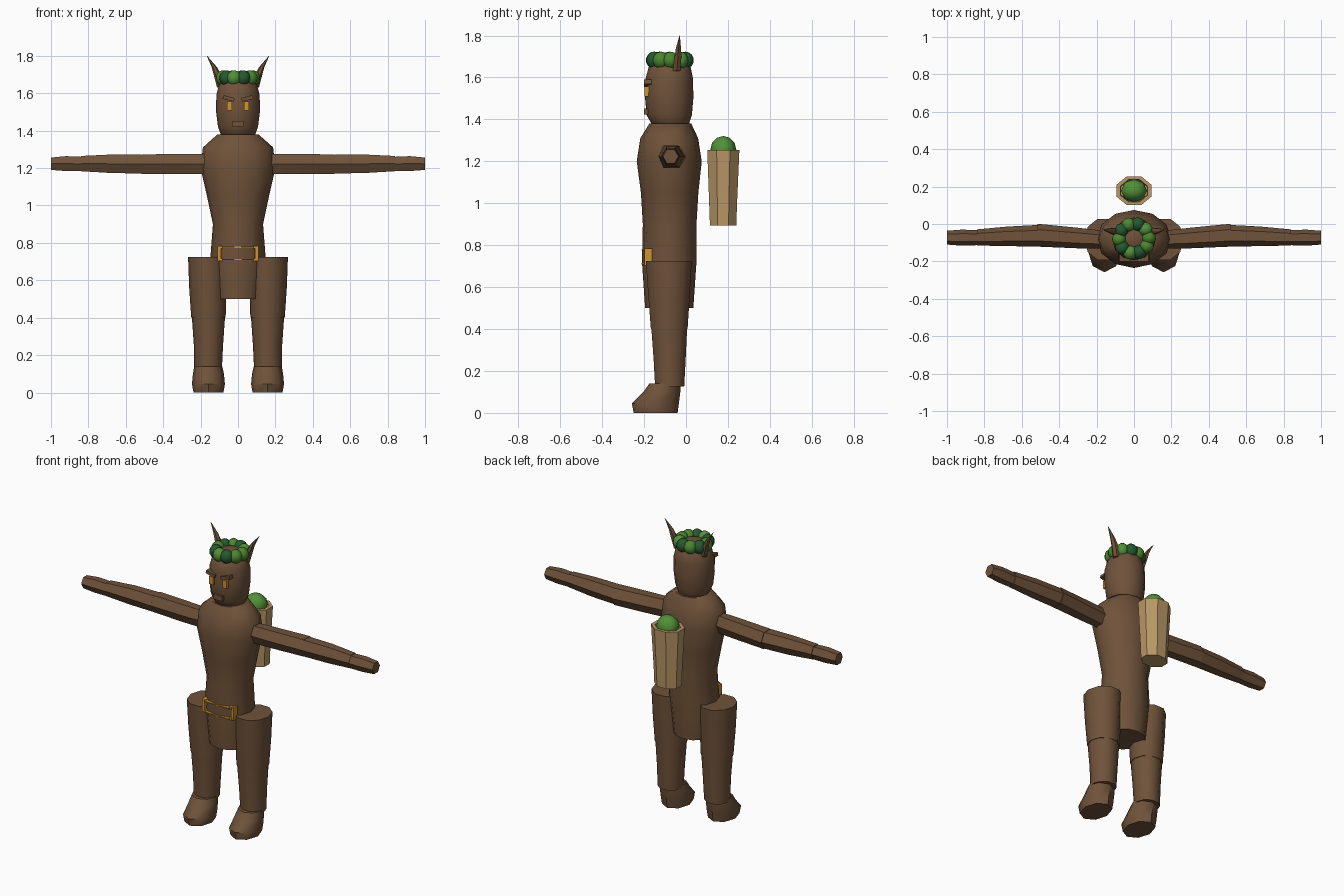
import bpy
import bmesh
from math import sin, cos, pi, radians
from mathutils import Vector, Matrix

old = bpy.data.objects.get("Cube")
if old:
    bpy.data.objects.remove(old)


def material(name, rgb):
    m = bpy.data.materials.new(name)
    m.use_nodes = True
    m.diffuse_color = (*rgb, 1)
    m.node_tree.nodes["Principled BSDF"].inputs["Base Color"].default_value = (*rgb, 1)
    return m


BARK = material("bark_brown", (0.16, 0.085, 0.042))
GOLD = material("gold", (0.62, 0.29, 0.03))
TAN = material("basket_tan", (0.49, 0.31, 0.135))
DARK = material("dark_leaf", (0.018, 0.1, 0.03))
LEAF = material("bright_leaf", (0.07, 0.24, 0.03))
APPLE = material("fruit_green", (0.085, 0.28, 0.04))


def finish(bm, name, mat, smooth=0):
    bmesh.ops.recalc_face_normals(bm, faces=bm.faces[:])
    mesh = bpy.data.meshes.new(name)
    bm.to_mesh(mesh)
    bm.free()
    mesh.materials.append(mat)
    ob = bpy.data.objects.new(name, mesh)
    bpy.context.collection.objects.link(ob)
    if smooth:
        bpy.ops.object.select_all(action='DESELECT')
        ob.select_set(True)
        bpy.context.view_layer.objects.active = ob
        bpy.ops.object.shade_smooth_by_angle(angle=radians(smooth))
    return ob


def loft(name, rings, sides, mat, along="z", phase=0, smooth=50):
    """Capped tube; each ring is (position, centre a, centre b, radius a, radius b)."""
    bm = bmesh.new()
    loops = []
    for p, ca, cb, ra, rb in rings:
        loop = []
        for i in range(sides):
            t = phase + 2 * pi * i / sides
            a, b = ca + ra * cos(t), cb + rb * sin(t)
            loop.append(bm.verts.new((a, b, p) if along == "z" else (p, a, b)))
        loops.append(loop)
    for lo, hi in zip(loops, loops[1:]):
        for i in range(sides):
            j = (i + 1) % sides
            bm.faces.new((lo[i], lo[j], hi[j], hi[i]))
    bm.faces.new(loops[0])
    bm.faces.new(loops[-1])
    return finish(bm, name, mat, smooth)


def box(name, centre, size, mat, roll=0):
    bm = bmesh.new()
    m = Matrix.Translation(centre) @ Matrix.Rotation(roll, 4, 'Y') @ Matrix.Diagonal((*size, 1))
    bmesh.ops.create_cube(bm, size=1, matrix=m)
    return finish(bm, name, mat)


def ball(name, centre, radii, mat, segments=10, rings=7):
    bm = bmesh.new()
    m = Matrix.Translation(centre) @ Matrix.Diagonal((*radii, 1))
    bmesh.ops.create_uvsphere(bm, u_segments=segments, v_segments=rings, radius=1, matrix=m)
    return finish(bm, name, mat, 50)


# Torso and head
loft("torso", [
    (0.5, 0, -0.08, 0.12, 0.115),
    (0.72, 0, -0.08, 0.148, 0.13),
    (0.9, 0, -0.078, 0.134, 0.128),
    (1.05, 0, -0.078, 0.166, 0.137),
    (1.2, 0, -0.08, 0.2, 0.155),
    (1.31, 0, -0.08, 0.188, 0.138),
    (1.38, 0, -0.075, 0.11, 0.1)], 12, BARK)
loft("head", [
    (1.36, 0, -0.07, 0.075, 0.075),
    (1.38, 0, -0.075, 0.092, 0.09),
    (1.42, 0, -0.08, 0.107, 0.108),
    (1.5, 0, -0.08, 0.117, 0.115),
    (1.59, 0, -0.08, 0.116, 0.114),
    (1.65, 0, -0.078, 0.1, 0.1),
    (1.69, 0, -0.075, 0.06, 0.06),
    (1.7, 0, -0.075, 0.03, 0.03)], 12, BARK)

# Mouth
box("mouth", (0, -0.185, 1.438), (0.06, 0.03, 0.03), BARK)

for side, s in (("left", 1), ("right", -1)):
    # Face
    box(side + "_eye", (s * 0.046, -0.183, 1.532), (0.028, 0.03, 0.048), GOLD)
    box(side + "_brow", (s * 0.05, -0.182, 1.572), (0.062, 0.036, 0.02), BARK, -s * 0.25)

    # Horn
    loft(side + "_horn", [
        (1.63, s * 0.09, -0.045, 0.022, 0.02),
        (1.7, s * 0.11, -0.038, 0.02, 0.019),
        (1.74, s * 0.127, -0.036, 0.014, 0.014),
        (1.8, s * 0.166, -0.03, 0.001, 0.001)], 6, BARK)

    # Arm in three segments
    loft(side + "_upper_arm", [
        (s * 0.14, -0.085, 1.223, 0.046, 0.062),
        (s * 0.3, -0.075, 1.222, 0.055, 0.062),
        (s * 0.515, -0.06, 1.221, 0.061, 0.06)], 6, BARK, "x")
    loft(side + "_forearm", [
        (s * 0.515, -0.063, 1.221, 0.058, 0.058),
        (s * 0.68, -0.066, 1.223, 0.052, 0.057),
        (s * 0.84, -0.072, 1.224, 0.043, 0.047)], 6, BARK, "x")
    loft(side + "_hand", [
        (s * 0.83, -0.073, 1.222, 0.04, 0.044),
        (s * 0.92, -0.073, 1.224, 0.043, 0.046),
        (s * 1.0, -0.073, 1.223, 0.037, 0.038)], 6, BARK, "x")

    # Leg and foot
    loft(side + "_thigh", [
        (0.4, s * 0.158, -0.08, 0.092, 0.092),
        (0.56, s * 0.161, -0.081, 0.1, 0.104),
        (0.725, s * 0.163, -0.082, 0.104, 0.115)], 10, BARK)
    loft(side + "_shin", [
        (0.125, s * 0.16, -0.078, 0.074, 0.073),
        (0.25, s * 0.158, -0.078, 0.078, 0.08),
        (0.41, s * 0.158, -0.08, 0.089, 0.09)], 10, BARK)
    loft(side + "_foot", [
        (0, s * 0.158, -0.145, 0.08, 0.105),
        (0.045, s * 0.158, -0.146, 0.088, 0.112),
        (0.1, s * 0.158, -0.115, 0.083, 0.088),
        (0.14, s * 0.159, -0.1, 0.075, 0.075)], 8, BARK)

    # Buckle bracket: upright with two stubs
    box(side + "_buckle_upright", (s * 0.1, -0.18, 0.743), (0.018, 0.035, 0.08), GOLD)
    for z in (0.777, 0.709):
        box(side + "_buckle_stub", (s * 0.088, -0.183, z), (0.018, 0.035, 0.014), GOLD)

# Buckle bars
for z in (0.777, 0.711):
    box("buckle_bar", (0, -0.196, z), (0.17, 0.033, 0.006), GOLD)

# Leaf crown
shades = (LEAF, APPLE, DARK, LEAF, DARK, LEAF, DARK, APPLE, DARK, LEAF)
for i, shade in enumerate(shades):
    t = radians(3 + 36 * i)
    ball("crown_leaf", (0.08 * cos(t), -0.077 + 0.078 * sin(t), 1.682),
         (0.039, 0.039, 0.041), shade)

# Back basket: octagon with a sunken rim
basket = loft("basket", [
    (0.895, 0, 0.177, 0.082, 0.068),
    (1.0, 0, 0.177, 0.086, 0.072),
    (1.255, 0, 0.178, 0.101, 0.083),
    (1.255, 0, 0.178, 0.078, 0.064),
    (1.2, 0, 0.178, 0.074, 0.06)], 8, TAN, phase=pi / 8, smooth=30)

# Fruit in the basket
ball("fruit", (0, 0.178, 1.255), (0.07, 0.062, 0.066), APPLE, 8, 6)
